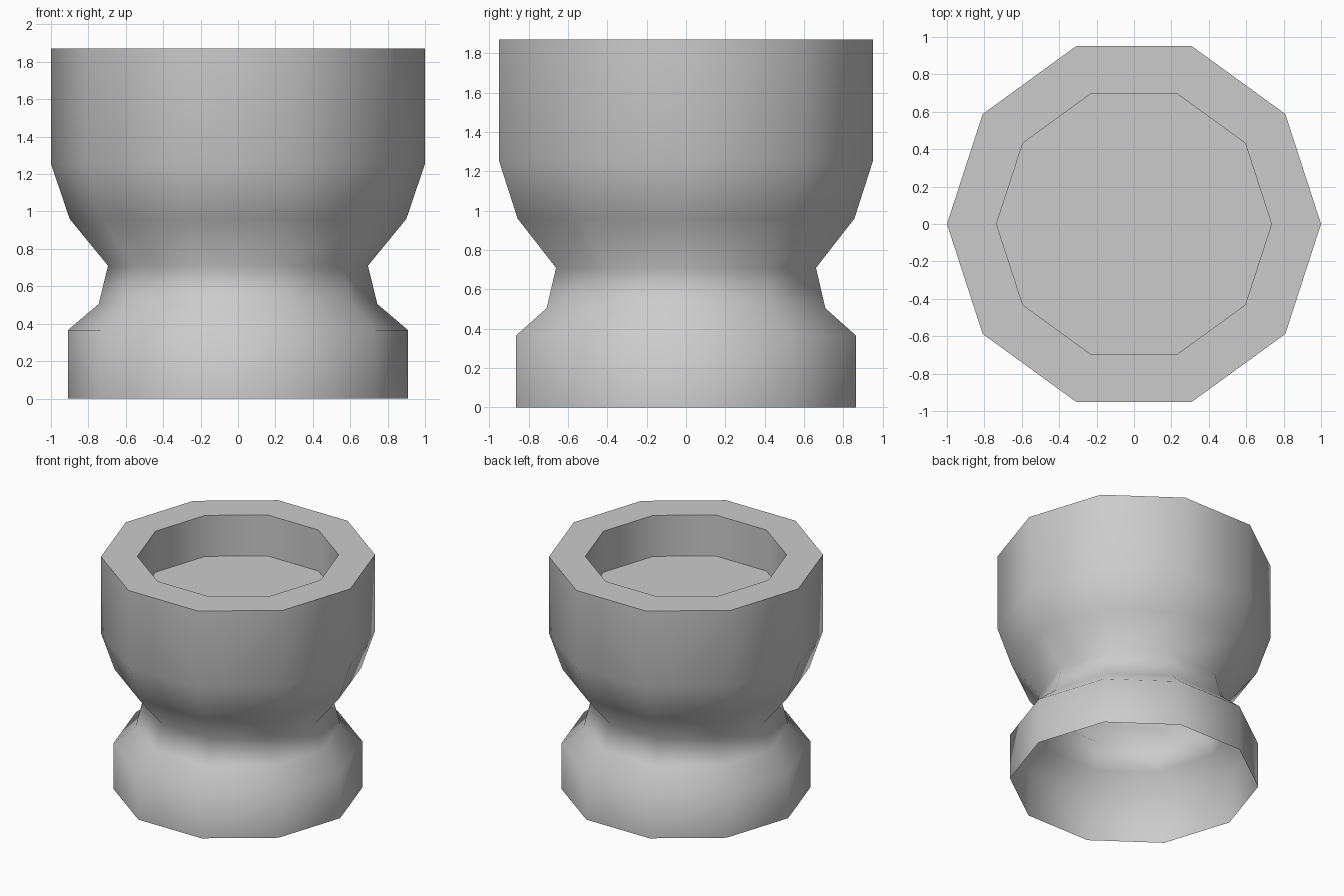
import bpy, bmesh
from math import cos, sin, pi, radians

SIDES = 10

cube = bpy.data.objects.get("Cube")
if cube:
    bpy.data.objects.remove(cube, do_unlink=True)

grey = bpy.data.materials.new("plain grey")
grey.use_nodes = True
colour = (0.6, 0.6, 0.6, 1)
grey.diffuse_color = colour
grey.node_tree.nodes["Principled BSDF"].inputs["Base Color"].default_value = colour


def lathe(name, profile, cap_end=False):
    """Turn a (radius, height) profile around z, optionally closing its last ring."""
    bm = bmesh.new()
    rings = []
    for r, z in profile:
        rings.append([bm.verts.new((r * cos(2 * pi * i / SIDES), r * sin(2 * pi * i / SIDES), z))
                      for i in range(SIDES)])
    for low, high in zip(rings, rings[1:]):
        for i in range(SIDES):
            j = (i + 1) % SIDES
            bm.faces.new((low[i], low[j], high[j], high[i]))
    if cap_end:
        bm.faces.new(rings[-1])
    mesh = bpy.data.meshes.new(name)
    bm.to_mesh(mesh)
    bm.free()
    mesh.materials.append(grey)
    obj = bpy.data.objects.new(name, mesh)
    bpy.context.collection.objects.link(obj)
    bpy.ops.object.select_all(action='DESELECT')
    obj.select_set(True)
    bpy.context.view_layer.objects.active = obj
    bpy.ops.object.shade_smooth_by_angle(angle=radians(65))
    return obj


# Hollow open base, narrow neck, wide bowl, flat rim and shallow recess
lathe("pedestal_bowl", [
    (0.91, 0), (0.91, 0.365),          # base
    (0.745, 0.505), (0.695, 0.71),     # shoulder and neck
    (0.9, 0.96), (1, 1.255),           # flare
    (1, 1.87), (0.735, 1.87),          # wall and rim
    (0.735, 1.54),                     # recess
], cap_end=True)
